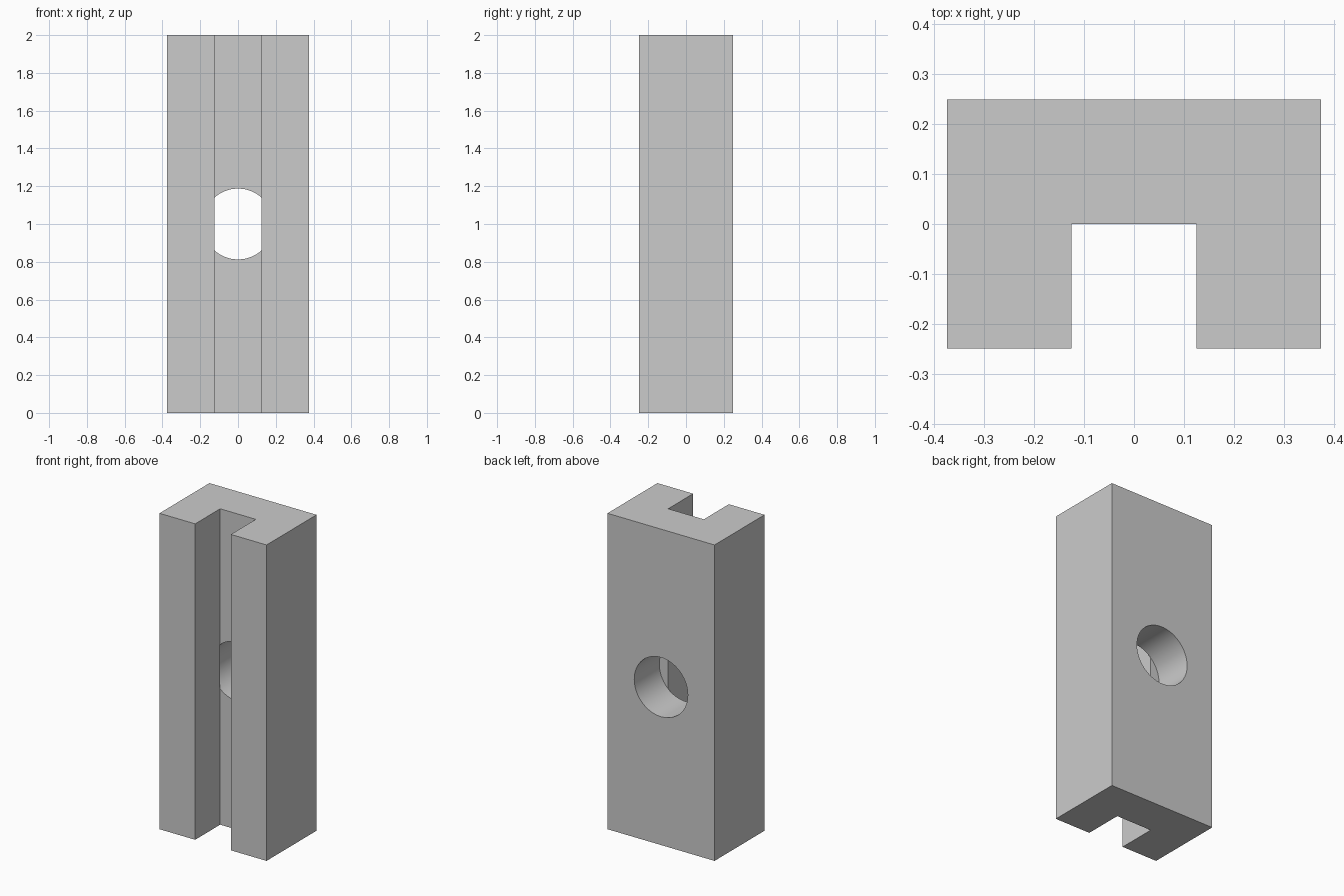
import bpy, bmesh, math
from mathutils import Matrix

if "Cube" in bpy.data.objects:
    bpy.data.objects.remove(bpy.data.objects["Cube"])

def make_object(name, bm):
    bmesh.ops.recalc_face_normals(bm, faces=bm.faces)
    mesh = bpy.data.meshes.new(name)
    bm.to_mesh(mesh)
    bm.free()
    obj = bpy.data.objects.new(name, mesh)
    bpy.context.collection.objects.link(obj)
    return obj

# Channel block: U-shaped profile extruded upward
half = [(0.125, 0.0), (0.125, -0.25), (0.375, -0.25), (0.375, 0.25)]
profile = half + [(-x, y) for x, y in reversed(half)]
bm = bmesh.new()
face = bm.faces.new([bm.verts.new((x, y, 0)) for x, y in profile])
ext = bmesh.ops.extrude_face_region(bm, geom=[face])
top = [v for v in ext["geom"] if isinstance(v, bmesh.types.BMVert)]
bmesh.ops.translate(bm, verts=top, vec=(0, 0, 2))
block = make_object("channel_block", bm)

# Round hole from the back face, ending just past the slot floor
y0, y1 = -0.0005, 0.35
bm = bmesh.new()
bmesh.ops.create_cone(
    bm, cap_ends=True, segments=96, radius1=0.1875, radius2=0.1875, depth=y1 - y0,
    matrix=Matrix.Translation((0, (y0 + y1) / 2, 1)) @ Matrix.Rotation(math.pi / 2, 4, "X"))
cutter = make_object("hole_cutter", bm)
cutter.hide_render = True

bpy.context.view_layer.objects.active = block
block.select_set(True)
cut = block.modifiers.new("hole", "BOOLEAN")
cut.operation = "DIFFERENCE"
cut.solver = "EXACT"
cut.object = cutter
bpy.ops.object.modifier_apply(modifier=cut.name)
bpy.data.objects.remove(cutter)

# Smooth bore, sharp block edges
bpy.ops.object.shade_smooth_by_angle(angle=math.radians(30))
